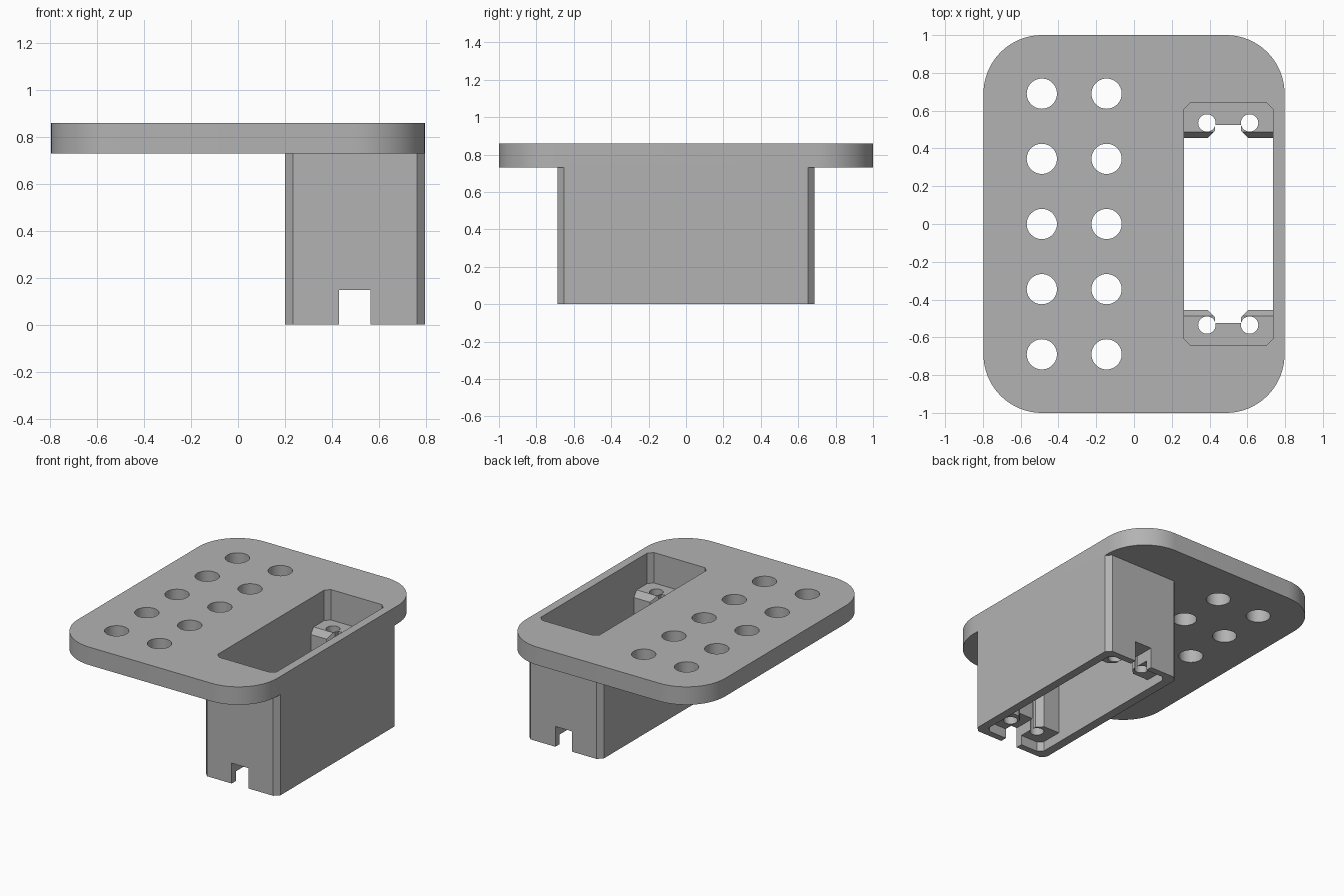
import bpy, bmesh, math
from mathutils import Vector

old = bpy.data.objects.get("Cube")
if old:
    bpy.data.objects.remove(old, do_unlink=True)

grey = bpy.data.materials.new("plain grey")
grey.use_nodes = True
colour = (0.45, 0.45, 0.45, 1)
grey.diffuse_color = colour
grey.node_tree.nodes["Principled BSDF"].inputs["Base Color"].default_value = colour


def add_prism(bm, outline, z0, z1):
    """Extrude a plan outline between two heights."""
    face = bm.faces.new([bm.verts.new((x, y, z0)) for x, y in outline])
    ext = bmesh.ops.extrude_face_region(bm, geom=[face])
    top = [v for v in ext["geom"] if isinstance(v, bmesh.types.BMVert)]
    bmesh.ops.translate(bm, verts=top, vec=(0, 0, z1 - z0))


def make(name, bm):
    bmesh.ops.recalc_face_normals(bm, faces=bm.faces)
    mesh = bpy.data.meshes.new(name)
    bm.to_mesh(mesh)
    bm.free()
    mesh.materials.append(grey)
    obj = bpy.data.objects.new(name, mesh)
    bpy.context.collection.objects.link(obj)
    return obj


def prisms(name, outlines, z0, z1):
    bm = bmesh.new()
    for outline in outlines:
        add_prism(bm, outline, z0, z1)
    return make(name, bm)


def box_outline(x0, x1, y0, y1, cut=0.0, steps=0):
    """Rectangle whose corners are square, chamfered or rounded."""
    if not cut:
        return [(x0, y0), (x1, y0), (x1, y1), (x0, y1)]
    points = []
    corners = [(x1 - cut, y1 - cut), (x0 + cut, y1 - cut),
               (x0 + cut, y0 + cut), (x1 - cut, y0 + cut)]
    for i, (cx, cy) in enumerate(corners):
        for k in range(steps + 1):
            a = math.pi / 2 * (i + k / steps)
            points.append((cx + cut * math.cos(a), cy + cut * math.sin(a)))
    return points


def circle(cx, cy, r, n=40):
    return [(cx + r * math.cos(2 * math.pi * i / n),
             cy + r * math.sin(2 * math.pi * i / n)) for i in range(n)]


def combine(target, other, operation):
    mod = target.modifiers.new(operation.lower(), 'BOOLEAN')
    mod.object, mod.operation, mod.solver = other, operation, 'EXACT'
    bpy.context.view_layer.objects.active = target
    bpy.ops.object.modifier_apply(modifier=mod.name)
    bpy.data.objects.remove(other, do_unlink=True)


# Rounded top plate joined to the chamfered housing below it
EDGE = 0.797
body = prisms("plate_and_housing", [box_outline(-EDGE, EDGE, -1, 1, 0.31, 20)], 0.73, 0.86)
housing = prisms("housing", [box_outline(0.2, EDGE, -0.687, 0.687, 0.034, 1)], 0, 0.73)
combine(body, housing, 'UNION')

# Open shaft through plate and housing
shaft = prisms("shaft", [box_outline(0.264, 0.736, -0.64, 0.64, 0.032, 1)], -0.1, 1)
combine(body, shaft, 'DIFFERENCE')

# Screw posts at both ends, with a central channel and sloped front lip
MID = 0.498
half = [(0.25, 0.66), (0.25, 0.455), (0.39, 0.455), (0.43, 0.495), (0.43, 0.525)]
plan = half + [(2 * MID - x, y) for x, y in reversed(half)]
for side, name in ((1, "back_post"), (-1, "front_post")):
    bm = bmesh.new()
    add_prism(bm, [(x, side * y) for x, y in plan], 0.07, 0.64)
    bmesh.ops.recalc_face_normals(bm, faces=bm.faces)
    bmesh.ops.bisect_plane(bm, geom=bm.verts[:] + bm.edges[:] + bm.faces[:],
                           plane_co=(0, side * 0.487, 0.64),
                           plane_no=Vector((0, -side * 0.04, 0.03)).normalized(),
                           clear_outer=True)
    bmesh.ops.holes_fill(bm, edges=[e for e in bm.edges if e.is_boundary])
    combine(body, make(name, bm), 'UNION')

# Cable notch at the foot of both end walls
notches = prisms("notches", [box_outline(0.431, 0.564, 0.4, 0.8),
                             box_outline(0.431, 0.564, -0.8, -0.4)], -0.1, 0.147)
combine(body, notches, 'DIFFERENCE')

# Plate holes in two rows of five, and the four screw holes
holes = [circle(x, 0.345 * k, 0.08) for x in (-0.488, -0.145) for k in range(-2, 3)]
holes += [circle(x, y, 0.046) for x in (0.386, 0.612) for y in (-0.535, 0.535)]
combine(body, prisms("holes", holes, -0.1, 1), 'DIFFERENCE')

# Smooth curved walls, sharp edges elsewhere
bpy.ops.object.select_all(action='DESELECT')
body.select_set(True)
bpy.context.view_layer.objects.active = body
bpy.ops.object.shade_smooth_by_angle(angle=math.radians(25))
